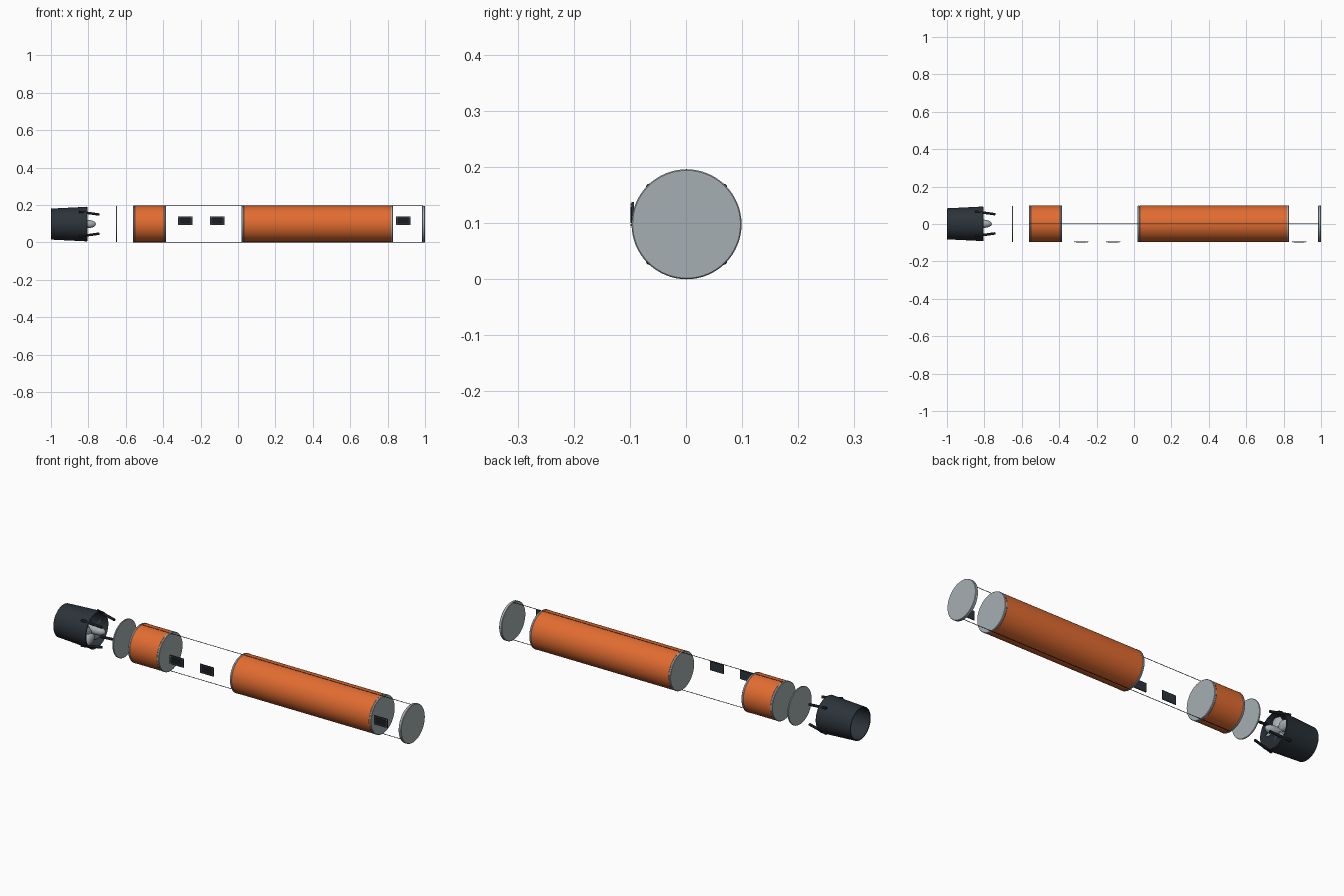
import bpy, bmesh, math
from mathutils import Vector

if "Cube" in bpy.data.objects:
    bpy.data.objects.remove(bpy.data.objects["Cube"])

CY, CZ, R = 0.001, 0.098, 0.098   # long axis position and hull radius


def material(name, rgb):
    m = bpy.data.materials.new(name)
    m.diffuse_color = (*rgb, 1)
    m.use_nodes = True
    m.node_tree.nodes["Principled BSDF"].inputs["Base Color"].default_value = m.diffuse_color
    return m


ORANGE = material("hull orange", (0.76, 0.15, 0.03))
GREY = material("light grey", (0.38, 0.43, 0.45))
DARK = material("dark slate", (0.024, 0.033, 0.042))
BLACK = material("near black", (0.01, 0.012, 0.015))


def finish(name, bm, mat, angle=35):
    bmesh.ops.recalc_face_normals(bm, faces=bm.faces)
    me = bpy.data.meshes.new(name)
    bm.to_mesh(me)
    bm.free()
    ob = bpy.data.objects.new(name, me)
    bpy.context.collection.objects.link(ob)
    me.materials.append(mat)
    bpy.ops.object.select_all(action='DESELECT')
    ob.select_set(True)
    bpy.context.view_layer.objects.active = ob
    bpy.ops.object.shade_smooth_by_angle(angle=math.radians(angle))
    return ob


def lathe(name, profile, mat, n=64, closed=False):
    """Revolve (x, radius) points around the long axis."""
    bm = bmesh.new()
    rings = []
    for x, r in profile:
        if r == 0:
            rings.append([bm.verts.new((x, CY, CZ))] * n)
        else:
            rings.append([bm.verts.new((x, CY + r * math.cos(2 * math.pi * i / n),
                                        CZ + r * math.sin(2 * math.pi * i / n)))
                          for i in range(n)])
    pairs = list(zip(rings, rings[1:]))
    if closed:
        pairs.append((rings[-1], rings[0]))
    for a, b in pairs:
        for i in range(n):
            j = (i + 1) % n
            quad = list(dict.fromkeys((a[i], a[j], b[j], b[i])))
            bm.faces.new(quad)
    return finish(name, bm, mat)


def disc(name, x0, x1, r, mat):
    b = min(0.002, (x1 - x0) / 4)
    return lathe(name, [(x0, 0), (x0, r - b), (x0 + b, r), (x1 - b, r), (x1, r - b), (x1, 0)], mat)


def rod(name, p, q, r, mat, n=10):
    p, q = Vector(p), Vector(q)
    bm = bmesh.new()
    bmesh.ops.create_cone(bm, cap_ends=True, segments=n, radius1=r, radius2=r, depth=(q - p).length)
    rot = (q - p).to_track_quat('Z', 'Y').to_matrix()
    for v in bm.verts:
        v.co = rot @ v.co + (p + q) / 2
    return finish(name, bm, mat)


def box(name, lo, hi, mat):
    bm = bmesh.new()
    bmesh.ops.create_cube(bm, size=1)
    for v in bm.verts:
        v.co = [(a + b) / 2 + c * (b - a) for a, b, c in zip(lo, hi, v.co)]
    return finish(name, bm, mat)


# Orange hull sections with a grey closing cap at each end
for label, x0, x1 in (("aft", -0.562, -0.385), ("main", 0.02, 0.828)):
    lathe(label + "_hull", [(x0 + 0.011, R - 0.001), (x1 - 0.011, R - 0.001)], ORANGE, 96)
    disc(label + "_rear_cap", x0, x0 + 0.011, R, GREY)
    disc(label + "_front_cap", x1 - 0.011, x1, R, GREY)

# Separate end plates
disc("tail_plate", -0.653, -0.646, R - 0.002, GREY)
disc("nose_plate", 0.985, 1.0, R, GREY)

# Thin tie rods along the top and bottom
for label, s in (("top", 1), ("bottom", -1)):
    z = CZ + s * (R - 0.001)
    rod(label + "_tie_rod", (-0.56, CY, z), (0.99, CY, z), 0.0014, BLACK, 8)

# Access panels on the front side
for i, x in enumerate((-0.283, -0.11, 0.884)):
    w, h, z = 0.039, 0.023, 0.115
    box(f"panel_{i}", (x - w, -0.0975, z - h), (x + w, -0.093, z + h), DARK)
    box(f"panel_inset_{i}", (x - w * 0.72, -0.0985, z - h * 0.65),
        (x + w * 0.72, -0.097, z + h * 0.65), BLACK)
    for sx in (-1, 1):
        for sz in (-1, 1):
            px, pz = x + sx * w * 0.87, z + sz * h * 0.8
            rod("panel_screw", (px, -0.0965, pz), (px, -0.0988, pz), 0.002, GREY, 8)

# Hollow tapered thruster duct, wider at its intake lip
lathe("thruster_duct", [(-1.0, 0.081), (-0.998, 0.083), (-0.815, 0.092), (-0.808, 0.093),
                        (-0.805, 0.090), (-0.82, 0.086), (-0.998, 0.078)], DARK, 64, True)

# Propeller hub with rounded nose
nose = [(-0.805 + 0.045 * math.sin(t * math.pi / 16),
         0.022 * math.cos(t * math.pi / 16) if t < 8 else 0) for t in range(9)]
lathe("propeller_hub", [(-0.865, 0), (-0.865, 0.018), (-0.84, 0.022)] + nose, GREY, 32)

# Twisted, petal-shaped propeller blades
BLADES, STEPS = 5, 10
for k in range(BLADES):
    a = 2 * math.pi * k / BLADES + math.pi / 2
    radial = Vector((0, math.cos(a), math.sin(a)))
    tangent = Vector((0, -math.sin(a), math.cos(a)))
    bm = bmesh.new()
    rows = []
    for i in range(STEPS + 1):
        t = i / STEPS
        r = 0.015 + 0.062 * t
        half = 0.008 + 0.017 * math.sin(math.pi * min(t * 0.95, 1)) ** 0.8
        pitch = math.radians(50 - 25 * t)
        chord = tangent * math.cos(pitch) + Vector((1, 0, 0)) * math.sin(pitch)
        c = Vector((-0.832, CY, CZ)) + radial * r
        rows.append([bm.verts.new(c + chord * half * s) for s in (-1, 0, 1)])
    for p, q in zip(rows, rows[1:]):
        for j in range(2):
            bm.faces.new((p[j], p[j + 1], q[j + 1], q[j]))
    blade = finish("propeller_blade", bm, GREY)
    sol = blade.modifiers.new("thickness", 'SOLIDIFY')
    sol.thickness, sol.offset = 0.003, 0

# Four diagonal mounting struts reaching forward from the duct lip
for sy in (-1, 1):
    for sz in (-1, 1):
        rod("duct_strut", (-0.85, CY + sy * 0.066, CZ + sz * 0.066),
            (-0.742, CY + sy * 0.051, CZ + sz * 0.051), 0.0065, BLACK, 12)
